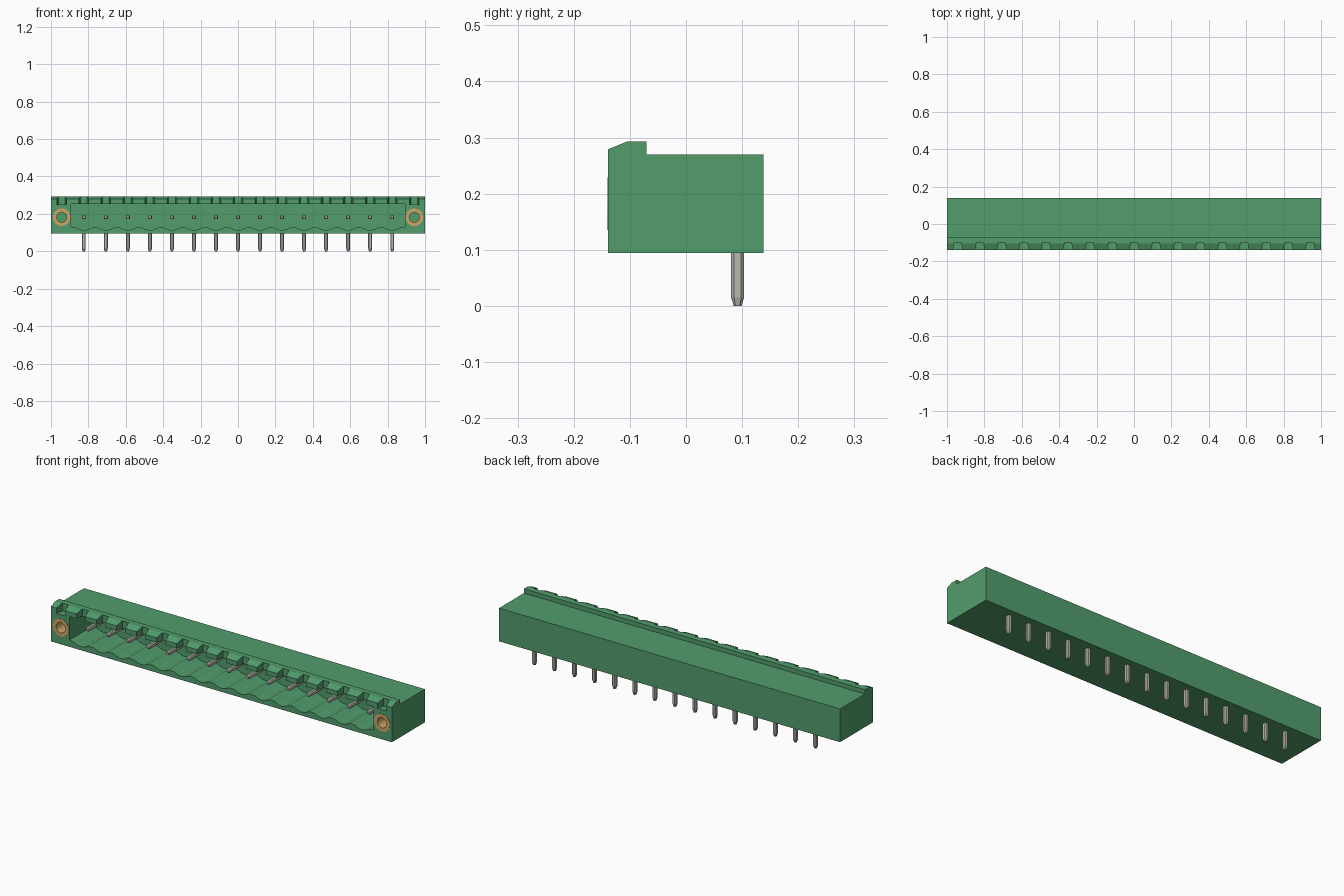
import bpy, bmesh, math

if "Cube" in bpy.data.objects:
    bpy.data.objects.remove(bpy.data.objects["Cube"])

PITCH = 0.1178
PINS = [(i - 7) * PITCH for i in range(15)]
SLOTS = [(i - 8) * PITCH for i in range(17)]
AXIS_Z = 0.182


def material(name, rgb):
    m = bpy.data.materials.new(name)
    m.diffuse_color = (*rgb, 1)
    m.use_nodes = True
    m.node_tree.nodes["Principled BSDF"].inputs["Base Color"].default_value = m.diffuse_color
    return m


GREEN = material("green plastic", (0.084, 0.337, 0.15))
METAL = material("tinned metal", (0.48, 0.48, 0.43))
BRASS = material("brass", (0.61, 0.38, 0.14))


def loft(bm, rings):
    """Closed solid through matching rings of points."""
    rows = [[bm.verts.new(p) for p in r] for r in rings]
    n = len(rows[0])
    for a, b in zip(rows, rows[1:]):
        for i in range(n):
            j = (i + 1) % n
            bm.faces.new((a[i], a[j], b[j], b[i]))
    bm.faces.new(rows[0][::-1])
    bm.faces.new(rows[-1])


def finish(bm, name, mat):
    bmesh.ops.recalc_face_normals(bm, faces=bm.faces[:])
    me = bpy.data.meshes.new(name)
    bm.to_mesh(me)
    bm.free()
    me.materials.append(mat)
    ob = bpy.data.objects.new(name, me)
    bpy.context.collection.objects.link(ob)
    return ob


def cut(ob, cutter):
    mod = ob.modifiers.new("cut", 'BOOLEAN')
    mod.operation = 'DIFFERENCE'
    mod.solver = 'EXACT'
    mod.object = cutter
    bpy.context.view_layer.objects.active = ob
    bpy.ops.object.modifier_apply(modifier=mod.name)
    bpy.data.objects.remove(cutter)


def circle(x, y, r, n=24):
    return [(x + r * math.cos(math.tau * i / n), y,
             AXIS_Z + r * math.sin(math.tau * i / n)) for i in range(n)]


# Housing: side profile extruded along x
profile = [(-0.139, 0.094), (0.138, 0.094), (0.138, 0.27), (-0.07, 0.27),
           (-0.07, 0.293), (-0.105, 0.293), (-0.139, 0.279)]
bm = bmesh.new()
loft(bm, [[(x, y, z) for y, z in profile] for x in (-1, 1)])
housing = finish(bm, "housing", GREEN)

# Open cavity with a scalloped floor, one hollow below each pin
outline = [(-0.892, 0.254), (-0.892, 0.13), (-0.87, 0.127)]
for x in PINS:
    for k in range(7):
        t = -1 + k / 3
        outline.append((x + 0.042 * t, 0.113 + 0.014 * t * t))
outline += [(0.87, 0.127), (0.892, 0.13), (0.892, 0.254)]
bm = bmesh.new()
loft(bm, [[(x, y, z) for x, z in outline] for y in (-0.2, 0.055)])
cut(housing, finish(bm, "cavity_cutter", GREEN))

# Coding slots along the front lip
bm = bmesh.new()
for c in SLOTS:
    trap = [(-0.031, -0.16), (0.031, -0.16), (0.018, -0.1), (-0.018, -0.1)]
    loft(bm, [[(c + x, y, z) for x, y in trap] for z in (0.251, 0.33)])
cut(housing, finish(bm, "slot_cutter", GREEN))

# Blind holes for the threaded inserts
bm = bmesh.new()
for x in (SLOTS[0], SLOTS[-1]):
    loft(bm, [circle(x, y, 0.046) for y in (-0.2, -0.02)])
cut(housing, finish(bm, "insert_hole_cutter", GREEN))

# Threaded inserts: hollow tubes, flush with the front
bm = bmesh.new()
for x in (SLOTS[0], SLOTS[-1]):
    rings = [[bm.verts.new(p) for p in circle(x, y, r)] for y, r in
             ((-0.14, 0.047), (-0.14, 0.027), (-0.021, 0.027), (-0.021, 0.047))]
    for a, b in zip(rings, rings[1:] + rings[:1]):
        for i in range(24):
            j = (i + 1) % 24
            bm.faces.new((a[i], a[j], b[j], b[i]))
inserts = finish(bm, "threaded_inserts", BRASS)
inserts.select_set(True)
bpy.context.view_layer.objects.active = inserts
bpy.ops.object.shade_smooth_by_angle(angle=math.radians(30))


def octagon(w, d):
    """Square section with bevelled corners."""
    c = 0.55
    return [(w * a, d * b) for a, b in ((1, -c), (1, c), (c, 1), (-c, 1),
                                        (-1, c), (-1, -c), (-c, -1), (c, -1))]


# Contact pins: tapered solder legs below and tapered contacts in the cavity
legs, contacts = bmesh.new(), bmesh.new()
for x in PINS:
    loft(legs, [[(x + u, 0.092 + v, z) for u, v in octagon(0.0105 * s, 0.0115 * s)]
                for z, s in ((0, 0.6), (0.015, 1), (0.1, 1))])
    loft(contacts, [[(x + u, y, AXIS_Z + v) for u, v in octagon(0.0105 * s, 0.0105 * s)]
                    for y, s in ((-0.088, 0.6), (-0.075, 1), (0.065, 1))])
finish(legs, "solder_legs", METAL)
finish(contacts, "contact_pins", METAL)
